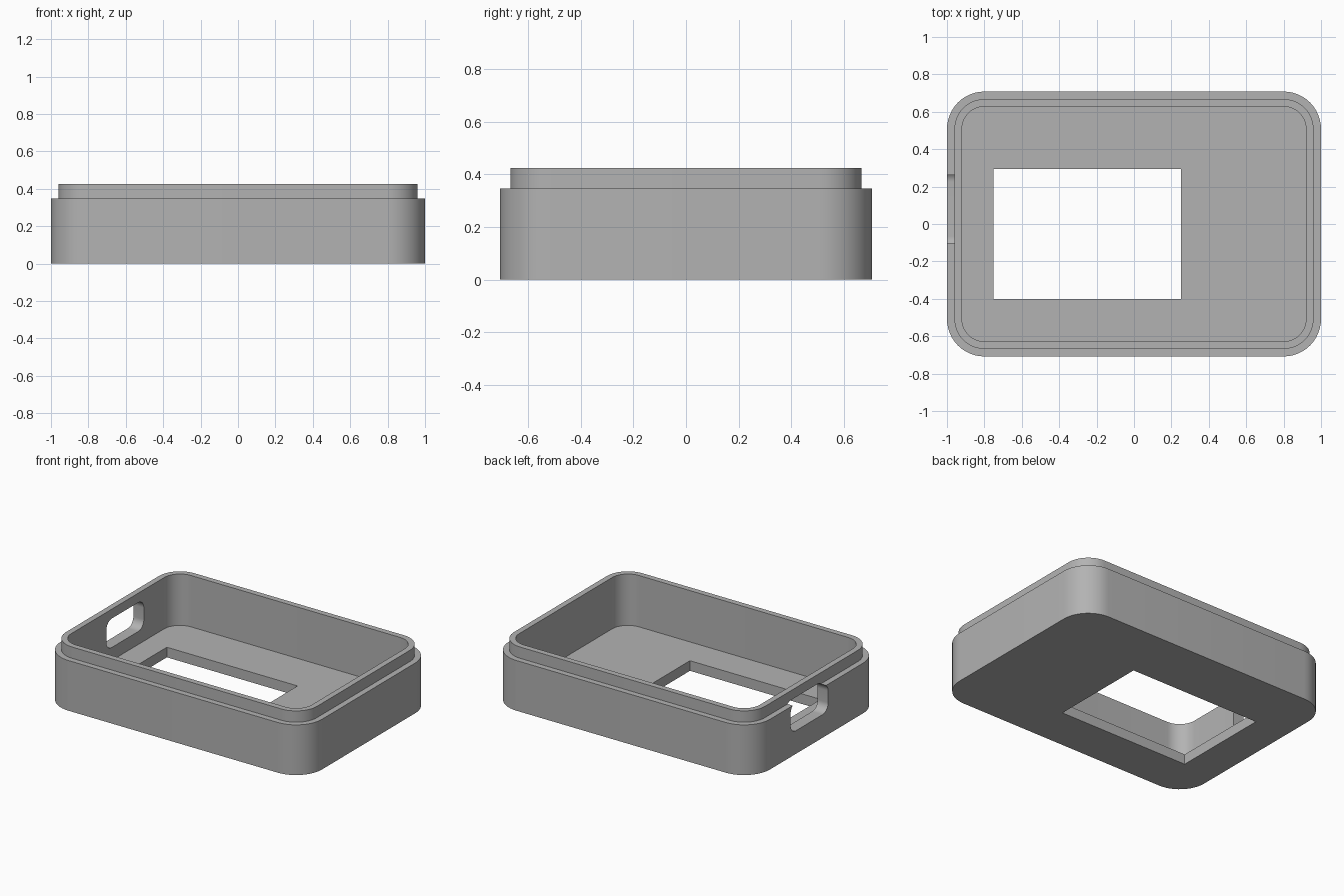
import bpy, bmesh, math

cube = bpy.data.objects.get("Cube")
if cube:
    bpy.data.objects.remove(cube, do_unlink=True)

grey = bpy.data.materials.new("plain_grey")
grey.use_nodes = True
grey.diffuse_color = (0.45, 0.45, 0.45, 1)
grey.node_tree.nodes["Principled BSDF"].inputs["Base Color"].default_value = (0.45, 0.45, 0.45, 1)


def rounded_rect(hw, hh, r, steps=12):
    """Counter-clockwise outline of a rounded rectangle."""
    if r == 0:
        return [(hw, hh), (-hw, hh), (-hw, -hh), (hw, -hh)]
    points = []
    for q, (sx, sy) in enumerate([(1, 1), (-1, 1), (-1, -1), (1, -1)]):
        for i in range(steps + 1):
            a = math.pi / 2 * (q + i / steps)
            points.append((sx * (hw - r) + r * math.cos(a), sy * (hh - r) + r * math.sin(a)))
    return points


def loft(name, rings):
    """Solid made by bridging consecutive rings and capping both ends."""
    bm = bmesh.new()
    loops = [[bm.verts.new(p) for p in ring] for ring in rings]
    for a, b in zip(loops, loops[1:]):
        for i in range(len(a)):
            j = (i + 1) % len(a)
            bm.faces.new((a[i], a[j], b[j], b[i]))
    bm.faces.new(loops[0][::-1])
    bm.faces.new(loops[-1])
    bmesh.ops.recalc_face_normals(bm, faces=bm.faces[:])
    mesh = bpy.data.meshes.new(name)
    bm.to_mesh(mesh)
    bm.free()
    mesh.materials.append(grey)
    obj = bpy.data.objects.new(name, mesh)
    bpy.context.collection.objects.link(obj)
    return obj


# Tray: outer wall, ledge, raised lip, inner wall and floor as (inset, height)
section = [(0, 0), (0, 0.347), (0.04, 0.347), (0.04, 0.425), (0.08, 0.425), (0.08, 0.07)]
tray = loft("case_tray", [
    [(x, y, z) for x, y in rounded_rect(1 - d, 0.708 - d, 0.2 - d)] for d, z in section])

# Window through the floor
window = loft("window_cutter", [
    [(x - 0.25, y - 0.053, z) for x, y in rounded_rect(0.5, 0.347, 0)] for z in (-0.1, 0.2)])

# Rounded port slot through the end wall
port = loft("port_cutter", [
    [(x, y + 0.08, z + 0.26) for y, z in rounded_rect(0.205, 0.1, 0.06)] for x in (-1.1, -0.85)])

bpy.context.view_layer.objects.active = tray
for cutter in (window, port):
    cut = tray.modifiers.new(cutter.name, "BOOLEAN")
    cut.operation = "DIFFERENCE"
    cut.solver = "EXACT"
    cut.object = cutter
    bpy.ops.object.modifier_apply(modifier=cut.name)
    bpy.data.objects.remove(cutter, do_unlink=True)

bpy.ops.object.select_all(action="DESELECT")
tray.select_set(True)
bpy.ops.object.shade_smooth_by_angle(angle=math.radians(30))
